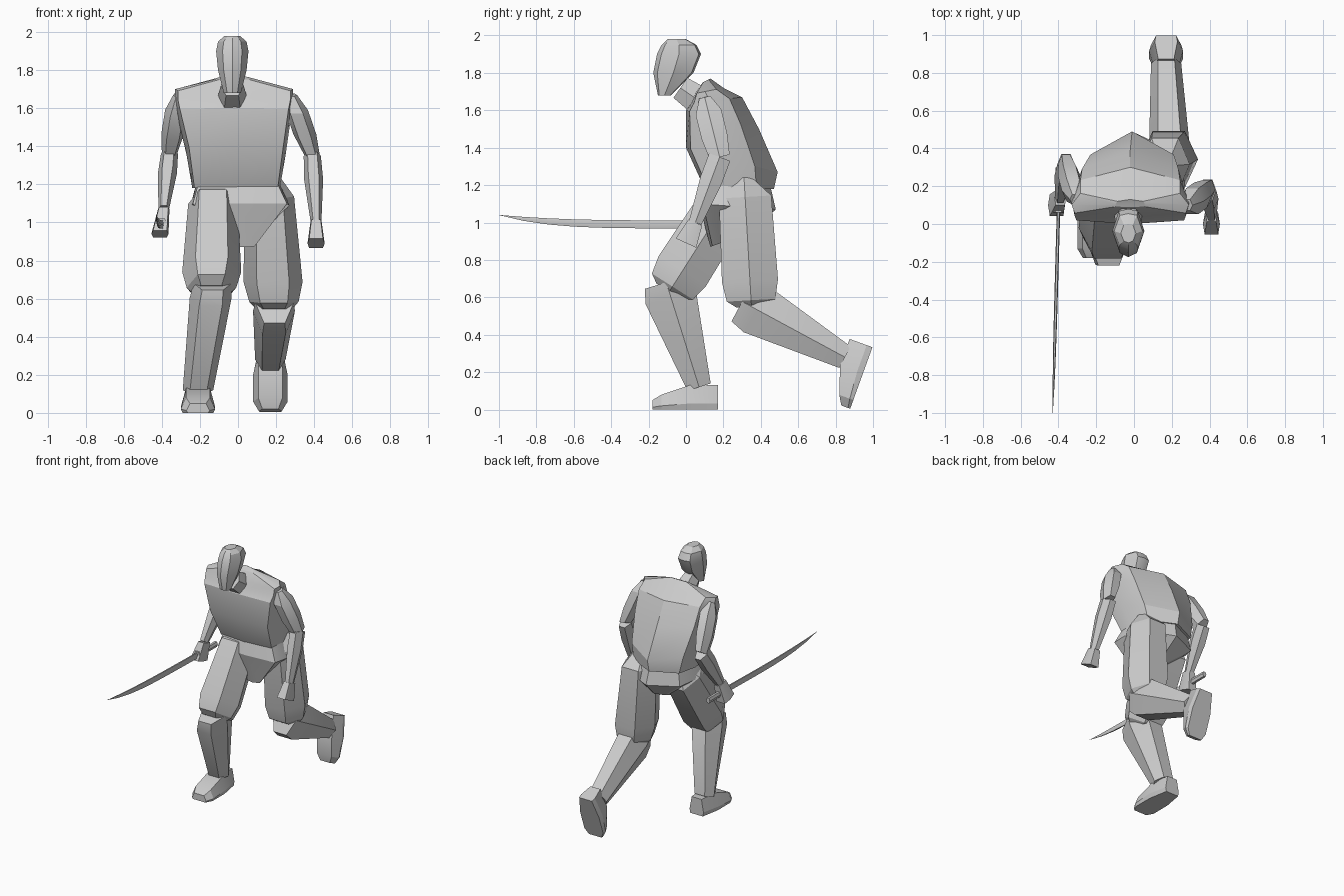
import bpy
import bmesh
from math import radians
from mathutils import Vector

default_cube = bpy.data.objects.get("Cube")
if default_cube:
    bpy.data.objects.remove(default_cube, do_unlink=True)

# One plain grey for the whole figure
shade = (.6, .6, .6, 1)
grey = bpy.data.materials.new("plain grey")
grey.use_nodes = True
grey.diffuse_color = shade
grey.node_tree.nodes["Principled BSDF"].inputs["Base Color"].default_value = shade


def mirrored(half):
    """Close a half outline of (side, depth) points with its mirror image."""
    return half + [(-side, depth) for side, depth in reversed(half) if side > 0]


# Cross-section outlines: side and depth both run from -1 to 1
LIMB = mirrored([(.55, -1), (1, 0), (.55, 1)])
FIST = mirrored([(.8, -1), (1, 0), (.8, 1)])
SOLE = mirrored([(.9, -1), (1, -.5), (.7, 1)])
CHEST = mirrored([(0, -1), (.95, -.9), (1, -.3), (.85, .5), (0, 1)])
SKULL = mirrored([(0, -1), (.6, -.8), (1, 0), (.6, .9), (0, 1)])


def loft(name, outline, rings):
    """Skin a closed body through rings of (centre, half width, half depth vector)."""
    bm = bmesh.new()
    loops = []
    for centre, half_width, half_depth in rings:
        across = Vector((half_width, 0, 0))
        loops.append([bm.verts.new(centre + across * side + half_depth * depth)
                      for side, depth in outline])
    for lower, upper in zip(loops, loops[1:]):
        for i in range(len(outline)):
            bm.faces.new((lower[i - 1], lower[i], upper[i], upper[i - 1]))
    bm.faces.new(loops[0])
    bm.faces.new(loops[-1])
    bmesh.ops.recalc_face_normals(bm, faces=bm.faces[:])
    mesh = bpy.data.meshes.new(name)
    bm.to_mesh(mesh)
    bm.free()
    mesh.materials.append(grey)
    body = bpy.data.objects.new(name, mesh)
    bpy.context.collection.objects.link(body)
    bpy.ops.object.select_all(action='DESELECT')
    body.select_set(True)
    bpy.context.view_layer.objects.active = body
    bpy.ops.object.shade_smooth_by_angle(angle=radians(25))


def cut(x, half_width, front, back):
    """Ring spanning a front and a back (y, z) point."""
    front, back = Vector((x, *front)), Vector((x, *back))
    return (front + back) / 2, half_width, (back - front) / 2


def limb(name, start, end, stations, outline=LIMB):
    """Body along a bone, with (fraction, half width, half depth) stations square to it."""
    axis = end - start
    square = Vector((0, -axis.z, axis.y)).normalized()
    loft(name, outline, [(start.lerp(end, fraction), wide, square * deep)
                         for fraction, wide, deep in stations])


def arm(side, shoulder, elbow, wrist, fist):
    limb(side + "_upper_arm", shoulder, elbow,
         [(0, .03, .03), (.25, .06, .07), (.65, .06, .07), (1, .04, .055)])
    limb(side + "_forearm", elbow, wrist,
         [(0, .045, .06), (.35, .05, .06), (1, .028, .035)])
    limb(side + "_hand", wrist, fist, [(0, .03, .04), (1, .045, .06)], FIST)


def leg(side, hip, knee, ankle, forward):
    limb(side + "_thigh", hip, knee,
         [(0, .06, .04), (.15, .13, .14), (.8, .155, .15), (.95, .13, .13), (1, .1, .08)])
    limb(side + "_shin", knee, ankle,
         [(-.1, .1, .12), (.05, .11, .14), (1, .08, .065)])
    # Foot: heel, instep and toe rings standing on a sole below the ankle
    up = Vector((0, forward.z, -forward.y))
    rings = []
    for reach, wide, height in [(-.1, .06, .13), (.05, .09, .13), (.2, .09, .08), (.25, .06, .05)]:
        centre = ankle + forward * reach + up * (height / 2 - .12)
        rings.append((centre, wide, up * height / 2))
    loft(side + "_foot", SOLE, rings)


# Head built from level rings, chin to crown
loft("head", SKULL, [
    cut(-.03, half_width, (front, z), (back, z))
    for z, half_width, front, back in [
        (1.68, .045, -.15, -.08), (1.8, .075, -.175, .04), (1.9, .085, -.155, .08),
        (1.95, .075, -.13, .055), (1.98, .04, -.1, 0)]])
limb("neck", Vector((-.03, -.03, 1.72)), Vector((-.03, .1, 1.63)),
     [(0, .06, .065), (.6, .075, .075), (1, .08, .08)])

# Torso leaning forward, waist to shoulders rising to the nape, and hips
loft("torso", CHEST, [
    cut(-.01, .23, (.1, 1.18), (.47, 1.18)),
    cut(-.01, .26, (0, 1.4), (.49, 1.27)),
    cut(-.02, .3, (0, 1.6), (.39, 1.5)),
    cut(-.02, .31, (.03, 1.64), (.3, 1.67)),
    cut(-.02, .31, (.05, 1.69), (.2, 1.72)),
    cut(-.02, .08, (.09, 1.75), (.13, 1.77))])
loft("hips", CHEST, [
    cut(0, .22, (.1, 1.2), (.45, 1.2)),
    cut(.01, .26, (.07, 1.1), (.48, 1.07)),
    cut(.03, .06, (.13, .87), (.35, .95))])

# Right leg planted in front, left leg trailing with the heel raised
leg("right", hip=Vector((-.13, .26, 1.18)), knee=Vector((-.14, -.09, .63)),
    ankle=Vector((-.21, .07, .12)), forward=Vector((0, -1, 0)))
leg("left", hip=Vector((.16, .31, 1.24)), knee=Vector((.19, .35, .55)),
    ankle=Vector((.17, .85, .28)), forward=Vector((0, -.34, -.94)))

# Left arm hanging, right arm with the elbow drawn back
arm("left", shoulder=Vector((.28, .1, 1.67)), elbow=Vector((.39, .18, 1.35)),
    wrist=Vector((.41, .05, 1)), fist=Vector((.41, 0, .89)))
arm("right", shoulder=Vector((-.31, .13, 1.67)), elbow=Vector((-.36, .32, 1.36)),
    wrist=Vector((-.39, .14, 1.07)), fist=Vector((-.41, .1, .94)))

# Sword pointing forward, its blade rising and narrowing to the tip
pommel = Vector((-.4, .3, .99))
guard = Vector((-.4, .06, .99))
limb("sword_handle", pommel, guard, [(0, .016, .02), (1, .016, .02)])
limb("sword_guard", pommel, guard, [(.95, .03, .03), (1, .03, .03)])
tip = Vector((-.43, -1, .99))
blade = []
for step in range(9):
    along = step / 8
    taper = 1.02 - along ** 5
    centre = guard.lerp(tip, along) + Vector((0, 0, .05 * along ** 4))
    blade.append((centre, .009 * taper, Vector((0, 0, .021 * taper))))
loft("sword_blade", LIMB, blade)
